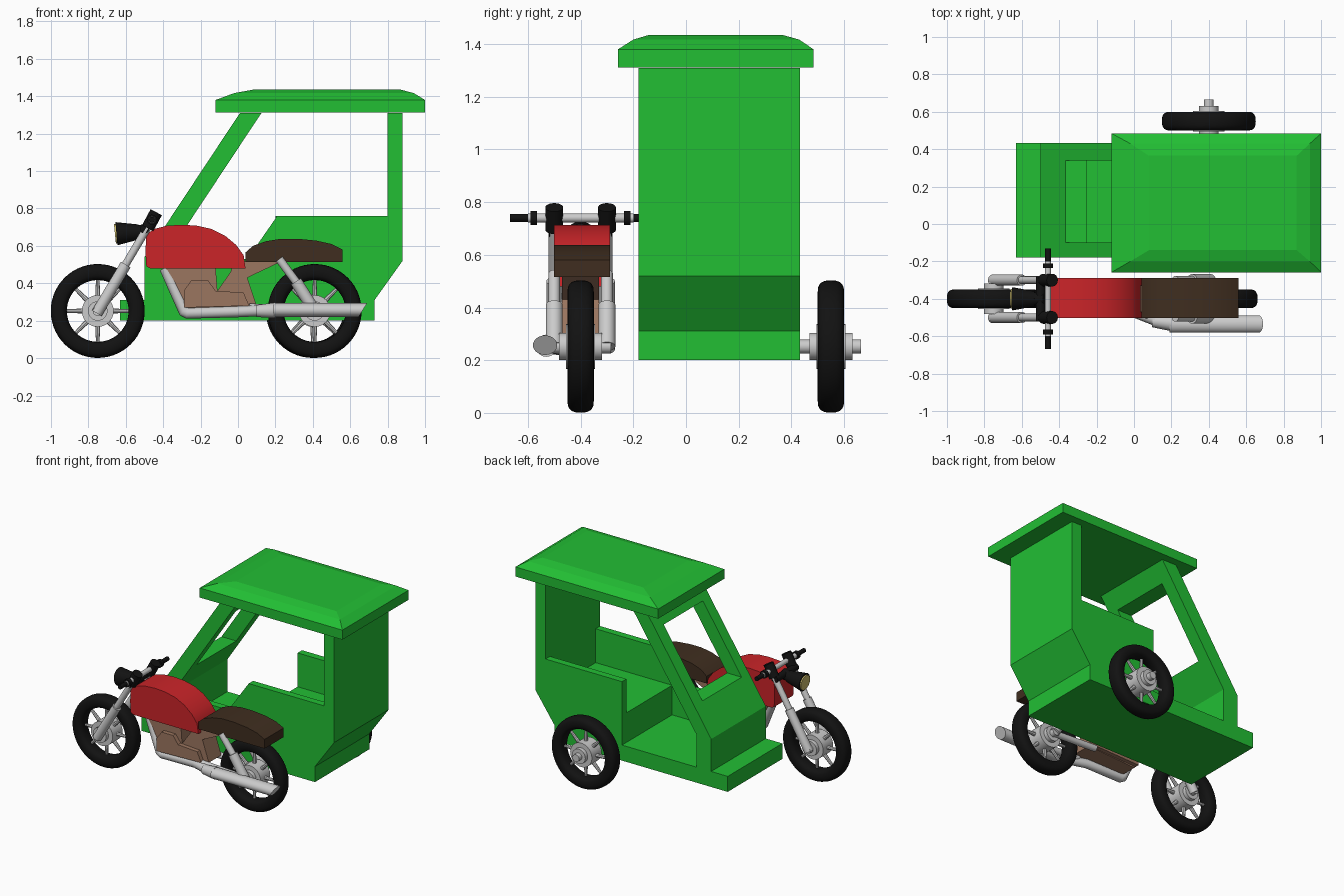
import bpy, bmesh, math
from mathutils import Vector

if "Cube" in bpy.data.objects:
    bpy.data.objects.remove(bpy.data.objects["Cube"])

def mat(name, r, g, b):
    m = bpy.data.materials.new(name)
    m.diffuse_color = (r, g, b, 1)
    m.use_nodes = True
    m.node_tree.nodes["Principled BSDF"].inputs["Base Color"].default_value = m.diffuse_color
    return m

GREEN = mat("green", .016, .52, .034)
RED = mat("red", .6, .018, .022)
BROWN = mat("dark_brown", .05, .027, .014)
TAN = mat("tan", .33, .18, .115)
BLACK = mat("black", .006, .006, .006)
LENS = mat("lens", .6, .5, .15)
BY = -.4  # centre line of the motorcycle

def finish(bm, name, m=None, smooth=0):
    bmesh.ops.recalc_face_normals(bm, faces=bm.faces)
    me = bpy.data.meshes.new(name)
    bm.to_mesh(me)
    bm.free()
    ob = bpy.data.objects.new(name, me)
    bpy.context.collection.objects.link(ob)
    if m:
        me.materials.append(m)
    if smooth:
        bpy.ops.object.select_all(action='DESELECT')
        ob.select_set(True)
        bpy.context.view_layer.objects.active = ob
        bpy.ops.object.shade_smooth_by_angle(angle=math.radians(smooth))
    return ob

def loft(name, rings, m=None, closed=False, smooth=0):
    bm = bmesh.new()
    vs = [[bm.verts.new(p) for p in ring] for ring in rings]
    n, k = len(vs[0]), len(vs)
    for i in range(k if closed else k - 1):
        a, b = vs[i], vs[(i + 1) % k]
        for j in range(n):
            bm.faces.new((a[j], a[(j + 1) % n], b[(j + 1) % n], b[j]))
    if not closed:
        bm.faces.new(vs[0])
        bm.faces.new(vs[-1])
    return finish(bm, name, m, smooth)

def prism(name, prof, y0, y1, m=None, smooth=0):
    return loft(name, [[(x, y, z) for x, z in prof] for y in (y0, y1)], m, smooth=smooth)

def rod(name, p, q, r, m=None, r2=None, seg=24):
    p, q = Vector(p), Vector(q)
    d = q - p
    rot = d.to_track_quat('Z', 'Y')
    r2 = r if r2 is None else r2
    ring = lambda c, rr: [c + rot @ Vector((rr * math.cos(t), rr * math.sin(t), 0))
                          for t in (2 * math.pi * i / seg for i in range(seg))]
    return loft(name, [ring(p, r), ring(q, r2)], m, smooth=35)

def spline(name, pts, r, m=None):
    cu = bpy.data.curves.new(name, 'CURVE')
    cu.dimensions = '3D'
    cu.bevel_depth = r
    cu.bevel_resolution = 5
    cu.use_fill_caps = True
    s = cu.splines.new('POLY')
    s.points.add(len(pts) - 1)
    for pt, c in zip(s.points, pts):
        pt.co = (*c, 1)
        
    ob = bpy.data.objects.new(name, cu)
    bpy.context.collection.objects.link(ob)
    if m:
        cu.materials.append(m)
    return ob

# ---- wheels: rounded tyre, drum hub, spokes, axle
def wheel(name, cx, cy):
    cz = .252
    sgn = lambda v, e: math.copysign(abs(v) ** e, v)
    rings = []
    for i in range(56):
        a = 2 * math.pi * i / 56
        ring = []
        for j in range(20):
            t = 2 * math.pi * j / 20
            r = .208 + .043 * sgn(math.cos(t), .75)
            ring.append((cx + r * math.cos(a), cy + .05 * sgn(math.sin(t), .75), cz + r * math.sin(a)))
        rings.append(ring)
    loft(name + "_tyre", rings, BLACK, closed=True, smooth=60)
    for part, r, h in (("drum", .085, .055), ("hub", .052, .082), ("axle", .026, .115)):
        rod(f"{name}_{part}", (cx, cy - h, cz), (cx, cy + h, cz), r, seg=32)
    for i in range(8):
        a = math.pi * i / 4
        c, s = math.cos(a), math.sin(a)
        rod(f"{name}_spoke_{i}", (cx + .07 * c, cy, cz + .07 * s),
            (cx + .175 * c, cy, cz + .175 * s), .014, r2=.009, seg=8)

wheel("front_wheel", -.75, BY)
wheel("rear_wheel", .41, BY)
wheel("sidecar_wheel", .40, .55)
rod("sidecar_axle", (.4, .40, .252), (.4, .5, .252), .026)

# ---- sidecar body
Y0, Y1 = -.18, .432
sx = lambda z: .01 - (1.31 - z) * .662  # outer line of the raked front
T = .115
prism("sidecar_floor", [(-.63, .2), (.73, .2), (.73, .31), (-.63, .31)], Y0, Y1, GREEN)
prism("sidecar_bench_and_back", [(.2, .31), (.73, .31), (.88, .52), (.88, 1.31), (.8, 1.31),
                                 (.8, .52), (.2, .52)], Y0, Y1, GREEN)
prism("sidecar_front_wall", [(-.5, .31), (-.385, .31), (-.385, .54), (sx(.74) + T, .74),
                             (sx(.74), .74), (-.5, .54)], Y0, Y1, GREEN)
pillar = [(sx(.74), .74), (sx(.74) + T, .74), (sx(1.2) + T, 1.2), (sx(1.2), 1.2)]
prism("windscreen_pillar_inner", pillar, Y0, -.1, GREEN)
prism("windscreen_pillar_outer", pillar, .34, Y1, GREEN)
prism("windscreen_header", [(sx(1.2), 1.2), (sx(1.2) + T, 1.2), (.01 + T, 1.31), (.01, 1.31)], Y0, Y1, GREEN)
prism("side_panel_inner", [(-.385, .31), (.2, .31), (.2, .52), (.8, .52), (.8, .76), (.21, .76),
                           (.05, .53), (-.385, .53)], Y0, Y0 + .05, GREEN)
prism("side_panel_outer", [(.2, .52), (.8, .52), (.8, .76), (.2, .76)], Y1 - .05, Y1, GREEN)

# ---- roof with softly tapered top
def rect(x0, x1, y0, y1, z):
    return [(x0, y0, z), (x1, y0, z), (x1, y1, z), (x0, y1, z)]
loft("roof", [rect(-.12, 1, -.258, .484, 1.312), rect(-.12, 1, -.258, .484, 1.38),
              rect(-.02, .94, -.2, .43, 1.417), rect(.08, .87, -.14, .365, 1.435)], GREEN)

# ---- tank, saddle, engine
prism("fuel_tank", [(-.49, .49), (-.495, .57), (-.49, .66), (-.45, .69), (-.38, .708), (-.3, .713),
                    (-.22, .708), (-.14, .69), (-.07, .655), (-.01, .605), (.03, .55), (.04, .48),
                    (-.47, .48)], -.502, -.288, RED, 30)
prism("saddle", [(.04, .515), (.04, .565), (.08, .6), (.15, .625), (.23, .638), (.32, .638), (.42, .628),
                 (.5, .61), (.56, .58), (.56, .515)], -.502, -.288, BROWN, 25)
prism("engine", [(-.39, .49), (-.28, .26), (.1, .28), (.05, .43), (.24, .52), (-.02, .52), (-.04, .46),
                 (-.11, .36), (-.12, .49)], BY - .07, BY + .07, TAN)
prism("engine_case", [(-.29, .27), (.06, .28), (.03, .35), (-.12, .36), (-.16, .415), (-.25, .415),
                      (-.29, .36)], BY - .1, BY + .1, TAN)

# ---- fork, clamps, shocks on both sides
for s, side in ((-1, "near"), (1, "far")):
    y = BY + s * .1
    rod(f"fork_lower_{side}", (-.755, y, .24), (-.60, y, .5), .03)
    rod(f"fork_upper_{side}", (-.61, y, .485), (-.45, y, .755), .021)
    rod(f"fork_cap_{side}", (-.483, y, .695), (-.437, y, .78), .034, BLACK)
    rod(f"shock_lower_{side}", (.41, y, .252), (.31, y, .41), .032)
    rod(f"shock_upper_{side}", (.32, y, .395), (.22, y, .53), .022)
    rod(f"swingarm_{side}", (.06, BY + s * .085, .27), (.42, BY + s * .085, .252), .022)
    rod(f"grip_{side}", (-.46, BY + s * .15, .74), (-.46, BY + s * .268, .74), .015, BLACK)
    rod(f"grip_collar_{side}", (-.46, BY + s * .165, .74), (-.46, BY + s * .19, .74), .027, BLACK)
rod("handlebar", (-.46, BY - .2, .74), (-.46, BY + .2, .74), .017)
rod("fork_yoke", (-.5, BY - .12, .69), (-.5, BY + .12, .69), .024, BLACK)

# ---- headlight
rod("headlight_bracket", (-.53, BY, .675), (-.48, BY, .685), .035, BLACK)
rod("headlight_shell", (-.65, BY, .665), (-.53, BY, .675), .062, BLACK, r2=.04)
rod("headlight_lens", (-.658, BY, .664), (-.648, BY, .665), .052, LENS)

# ---- exhaust
spline("exhaust_pipe", [(-.39, -.44, .48), (-.29, -.46, .25), (-.27, -.462, .24), (.0, -.47, .248),
                        (.14, -.525, .255), (.2, -.53, .255)], .03)
rod("muffler", (.1, -.52, .252), (.2, -.53, .255), .032, r2=.042)
muffler_ring = lambda x0, x1: [(x0 + (x1 - x0) * (1 + math.sin(t)) / 2, -.535 + .046 * math.cos(t),
                               .257 + .037 * math.sin(t)) for t in (math.pi * i / 14 for i in range(28))]
loft("muffler_body", [muffler_ring(.19, .19), muffler_ring(.645, .69)], smooth=35)
